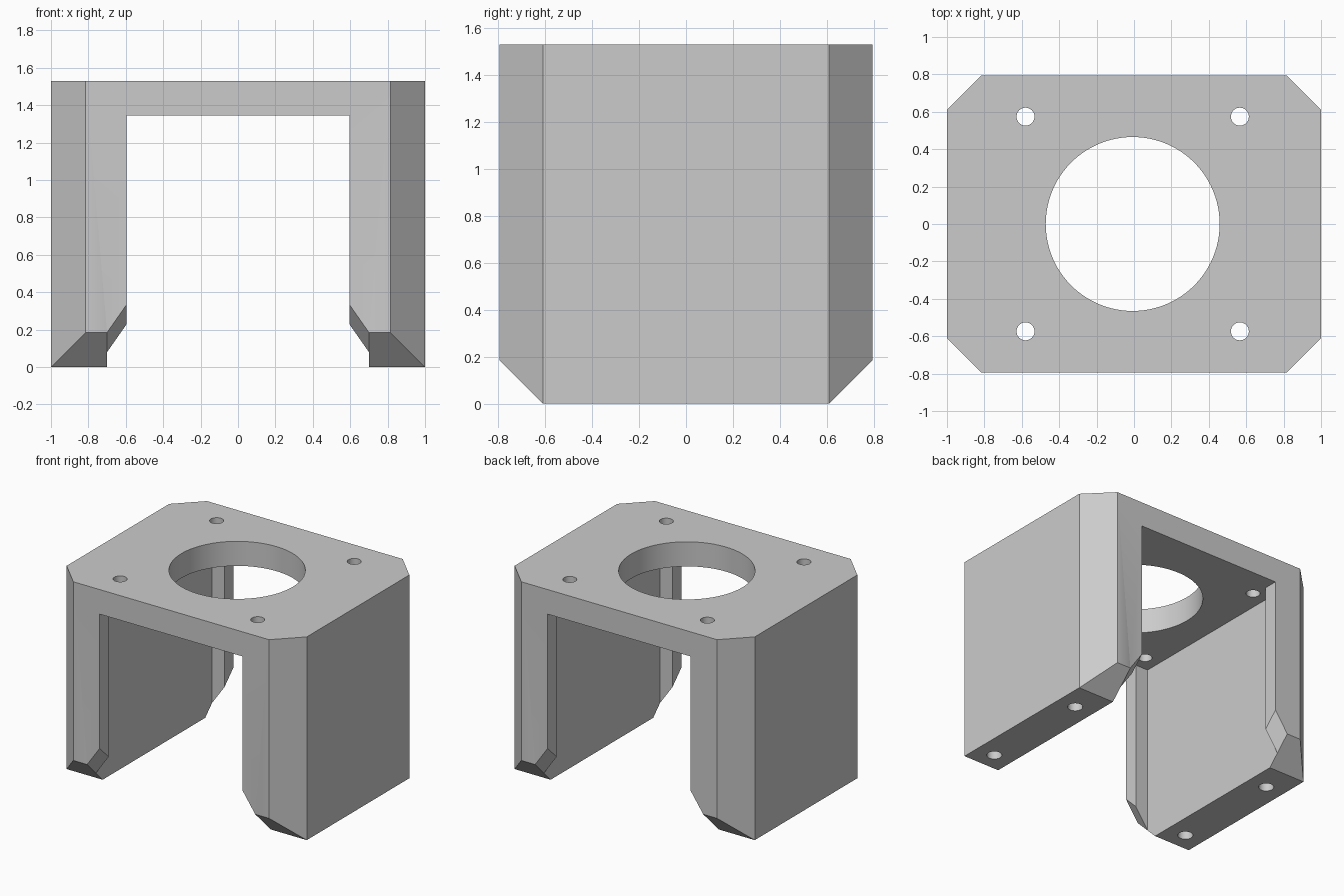
import bpy, bmesh, math
from mathutils import Matrix

if "Cube" in bpy.data.objects:
    bpy.data.objects.remove(bpy.data.objects["Cube"], do_unlink=True)

HX, HY, H = 1.0, 0.795, 1.53        # half width, half depth, height
CH = 0.185                          # corner chamfer
CEIL = 1.345                        # underside of the top plate
WALL, LIP, LIP_Y = 0.70, 0.595, 0.69  # inner wall, lip edge, lip inner face
RUN = HY - CH                       # where the foot chamfers start

grey = bpy.data.materials.new("plain_grey")
grey.use_nodes = True
grey.diffuse_color = (0.6, 0.6, 0.6, 1)
grey.node_tree.nodes["Principled BSDF"].inputs["Base Color"].default_value = (0.6, 0.6, 0.6, 1)


def to_object(name, bm):
    bmesh.ops.recalc_face_normals(bm, faces=bm.faces)
    mesh = bpy.data.meshes.new(name)
    bm.to_mesh(mesh)
    bm.free()
    mesh.materials.append(grey)
    obj = bpy.data.objects.new(name, mesh)
    bpy.context.collection.objects.link(obj)
    return obj


def loft(start, end):
    """Closed solid between two matching outlines."""
    bm = bmesh.new()
    a = [bm.verts.new(p) for p in start]
    b = [bm.verts.new(p) for p in end]
    bm.faces.new(a)
    bm.faces.new(b)
    for i in range(len(a)):
        j = (i + 1) % len(a)
        bm.faces.new((a[i], a[j], b[j], b[i]))
    return bm


def cut(target, bm):
    """Subtract a solid and discard the cutter."""
    cutter = to_object("cutter", bm)
    cutter.hide_render = True
    mod = target.modifiers.new("cut", 'BOOLEAN')
    mod.operation, mod.solver, mod.object = 'DIFFERENCE', 'EXACT', cutter
    bpy.ops.object.select_all(action='DESELECT')
    bpy.context.view_layer.objects.active = target
    target.select_set(True)
    bpy.ops.object.modifier_apply(modifier=mod.name)
    bpy.data.objects.remove(cutter, do_unlink=True)


def drill(target, x, y, radius, z0, z1, sides=32):
    bm = bmesh.new()
    bmesh.ops.create_cone(bm, cap_ends=True, segments=sides, radius1=radius, radius2=radius,
                          depth=z1 - z0, matrix=Matrix.Translation((x, y, (z0 + z1) / 2)))
    cut(target, bm)


# Outer block with chamfered vertical corners
outline = [(HX, -RUN), (HX, RUN), (HX - CH, HY), (CH - HX, HY),
           (-HX, RUN), (-HX, -RUN), (CH - HX, -HY), (HX - CH, -HY)]
bm = loft([(x, y, 0) for x, y in outline], [(x, y, H) for x, y in outline])

# Sloped front and back undersides of the feet
for s in (-1, 1):
    geom = bm.verts[:] + bm.edges[:] + bm.faces[:]
    res = bmesh.ops.bisect_plane(bm, geom=geom, dist=1e-5, plane_co=(0, s * RUN, 0),
                                 plane_no=(0, s, -1), clear_outer=True)
    bmesh.ops.holes_fill(bm, edges=[e for e in bm.edges if e.is_boundary], sides=0)
bracket = to_object("motor_bracket", bm)

# Inner room between the two side walls
bm = bmesh.new()
bmesh.ops.create_cube(bm, size=1, matrix=Matrix.Translation((0, 0, (CEIL - 1) / 2))
                      @ Matrix.Diagonal((2 * WALL, 2 * LIP_Y, CEIL + 1, 1)))
cut(bracket, bm)


# Narrower end openings, flared outwards at the bottom of the lips
def opening(s, y):
    z = y - RUN
    half = [(LIP, CEIL), (LIP, z + 0.15), (WALL, z), (WALL, -1)]
    pts = half + [(-x, h) for x, h in reversed(half)]
    return [(x, s * y, h) for x, h in pts]


for s in (-1, 1):
    cut(bracket, loft(opening(s, 0.5), opening(s, 0.9)))

# Centre bore and corner screw holes in the top plate
CX = -0.007
drill(bracket, CX, 0, 0.465, 1.2, 1.7, 96)
for sx in (-1, 1):
    for sy in (-1, 1):
        drill(bracket, CX + sx * 0.573, sy * 0.574, 0.048, 1.2, 1.7)

# Blind screw holes in the feet
for sx in (-1, 1):
    for y in (-0.47, 0.39):
        drill(bracket, sx * 0.852, y, 0.052, -0.2, 0.4)

bpy.ops.object.shade_smooth_by_angle(angle=math.radians(25))
